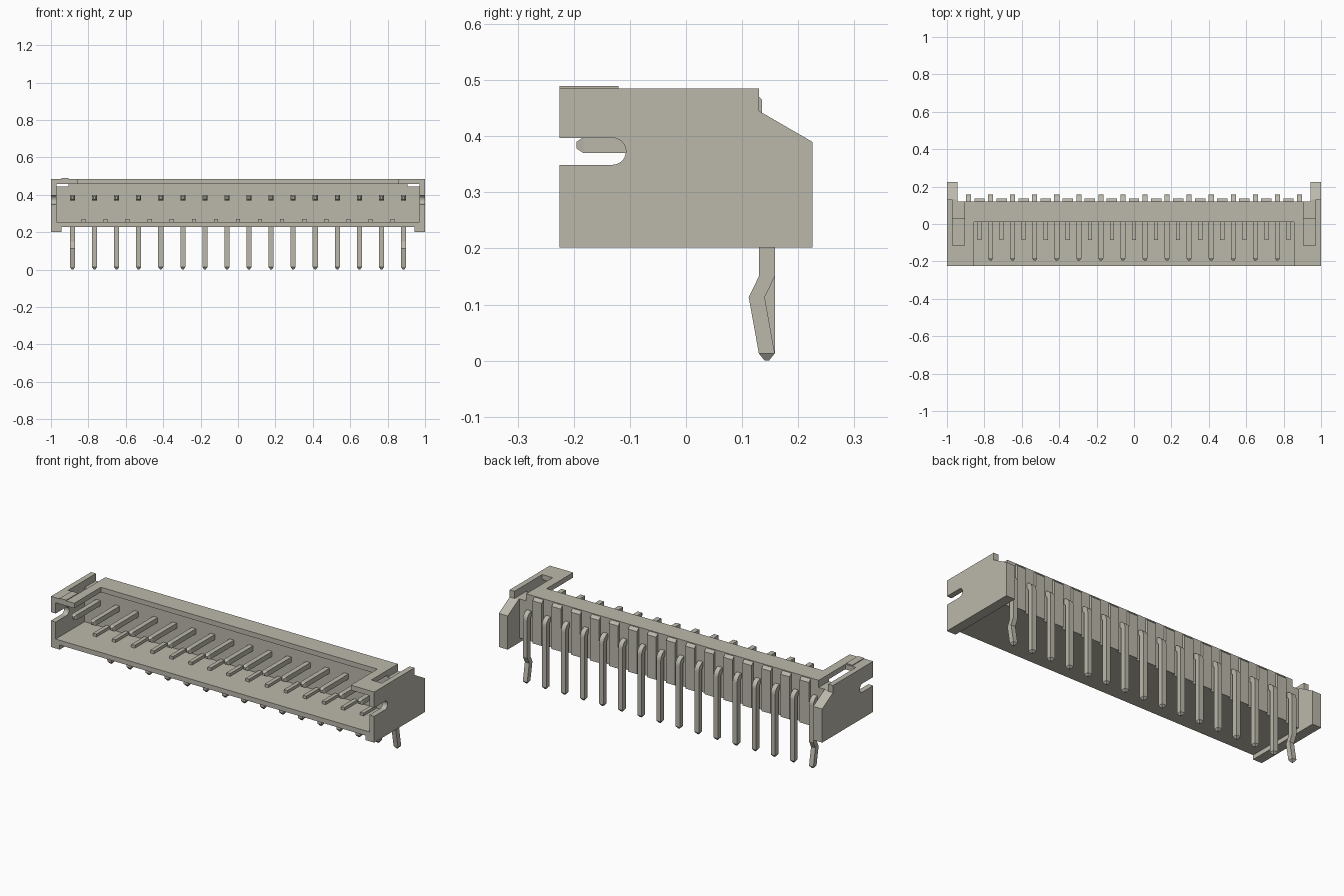
import bpy, bmesh, math
from mathutils import Vector

cube = bpy.data.objects.get("Cube")
if cube:
    bpy.data.objects.remove(cube, do_unlink=True)

# One warm grey plastic for everything
COLOUR = (0.50, 0.48, 0.41, 1)
mat = bpy.data.materials.new("warm_grey")
mat.use_nodes = True
mat.diffuse_color = COLOUR
bsdf = mat.node_tree.nodes["Principled BSDF"]
bsdf.inputs["Base Color"].default_value = COLOUR
bsdf.inputs["Roughness"].default_value = 0.6

PINS = 16
PITCH = 0.118
PIN_X = [(i - (PINS - 1) / 2) * PITCH for i in range(PINS)]
MID_X = [x + PITCH / 2 for x in PIN_X[:-1]]


def add_object(name, bm):
    bmesh.ops.recalc_face_normals(bm, faces=bm.faces[:])
    mesh = bpy.data.meshes.new(name)
    bm.to_mesh(mesh)
    bm.free()
    mesh.materials.append(mat)
    obj = bpy.data.objects.new(name, mesh)
    bpy.context.collection.objects.link(obj)
    return obj


def prism(name, profile, x0, x1):
    """Extrude a (y, z) outline along x."""
    bm = bmesh.new()
    face = bm.faces.new([bm.verts.new((x0, y, z)) for y, z in profile])
    ext = bmesh.ops.extrude_face_region(bm, geom=[face])
    moved = [v for v in ext["geom"] if isinstance(v, bmesh.types.BMVert)]
    bmesh.ops.translate(bm, verts=moved, vec=(x1 - x0, 0, 0))
    return add_object(name, bm)


def box(name, x0, x1, y0, y1, z0, z1):
    return prism(name, [(y0, z0), (y1, z0), (y1, z1), (y0, z1)], x0, x1)


def combine(target, tool, operation):
    """Apply a boolean and remove the helper."""
    mod = target.modifiers.new("cut", 'BOOLEAN')
    mod.operation = operation
    mod.solver = 'EXACT'
    mod.object = tool
    tool.hide_render = True
    bpy.context.view_layer.objects.active = target
    bpy.ops.object.modifier_apply(modifier=mod.name)
    bpy.data.objects.remove(tool, do_unlink=True)


# Housing: long block joined to two end walls with rear arms and feet
housing = box("housing", -0.96, 0.96, -0.225, 0.12, 0.227, 0.485)
end_profile = [(-0.225, 0.202), (0.225, 0.202), (0.225, 0.39),
               (0.13, 0.445), (0.13, 0.485), (-0.225, 0.485)]
for s in (-1, 1):
    combine(housing, prism("end_wall", end_profile, s * 0.945, s), 'UNION')

# Front cavity and the wide opening in the roof
combine(housing, box("cavity_cutter", -0.97, 0.97, -0.3, 0.03, 0.254, 0.457), 'DIFFERENCE')
combine(housing, box("roof_cutter", -0.855, 0.855, -0.3, 0.01, 0.43, 0.6), 'DIFFERENCE')

# Slots in the roof beside each end wall
for s in (-1, 1):
    combine(housing, box("slot_cutter", s * 0.905, s * 0.97, -0.115, 0.15, 0.445, 0.6), 'DIFFERENCE')

# Round-ended notch through both end walls
notch = [(-0.3, 0.349), (-0.3, 0.397)]
for i in range(13):
    a = math.pi / 2 - math.pi * i / 12
    notch.append((-0.131 + 0.024 * math.cos(a), 0.373 + 0.024 * math.sin(a)))
combine(housing, prism("notch_cutter", notch, -1.1, 1.1), 'DIFFERENCE')

# Ribs on the cavity floor and stiffeners on the back, between the pins
back_profile = [(0.11, 0.227), (0.135, 0.227), (0.135, 0.465), (0.12, 0.48), (0.11, 0.48)]
for i, x in enumerate(MID_X):
    box(f"floor_rib_{i + 1}", x - 0.011, x + 0.011, -0.085, 0.035, 0.25, 0.27)
    prism(f"back_rib_{i + 1}", back_profile, x - 0.028, x + 0.028)

# Thin raised mark on one front corner
box("corner_mark", -0.945, -0.905, -0.225, -0.12, 0.483, 0.489)


def pin_mesh(name, kinked):
    """Square wire swept through stations of (y, z, heading, half size)."""
    half = 0.0142
    stations = [(-0.195, 0.384, 0, 0.006), (-0.183, 0.384, 0, half)]
    for i in range(7):
        a = math.pi / 2 * i / 6
        stations.append((0.116 + 0.028 * math.sin(a), 0.356 + 0.028 * math.cos(a), -a, half))
    down = -math.pi / 2
    if kinked:
        stations += [(0.144, 0.15, down, half), (0.126, 0.113, down, half)]
    stations += [(0.144, 0.013, down, half), (0.144, 0.0, down, 0.004)]
    bm = bmesh.new()
    rings = []
    for y, z, a, h in stations:
        centre = Vector((0, y, z))
        side = Vector((0, -math.sin(a), math.cos(a))) * h
        across = Vector((min(h, 0.0135), 0, 0))
        rings.append([bm.verts.new(centre + across * u + side * v)
                      for u, v in ((-1, -1), (1, -1), (1, 1), (-1, 1))])
    for r, q in zip(rings, rings[1:]):
        for k in range(4):
            n = (k + 1) % 4
            bm.faces.new((r[k], r[n], q[n], q[k]))
    bm.faces.new(rings[0])
    bm.faces.new(rings[-1])
    return add_object(name, bm)


# Right-angle pins: the two outermost have a kinked leg
kinked_pin = pin_mesh("pin_1", True)
straight_pin = pin_mesh("pin_2", False)
for i, x in enumerate(PIN_X):
    source = kinked_pin if i in (0, PINS - 1) else straight_pin
    if i < 2:
        pin = source
    else:
        pin = bpy.data.objects.new(f"pin_{i + 1}", source.data)
        bpy.context.collection.objects.link(pin)
    pin.location.x = x
